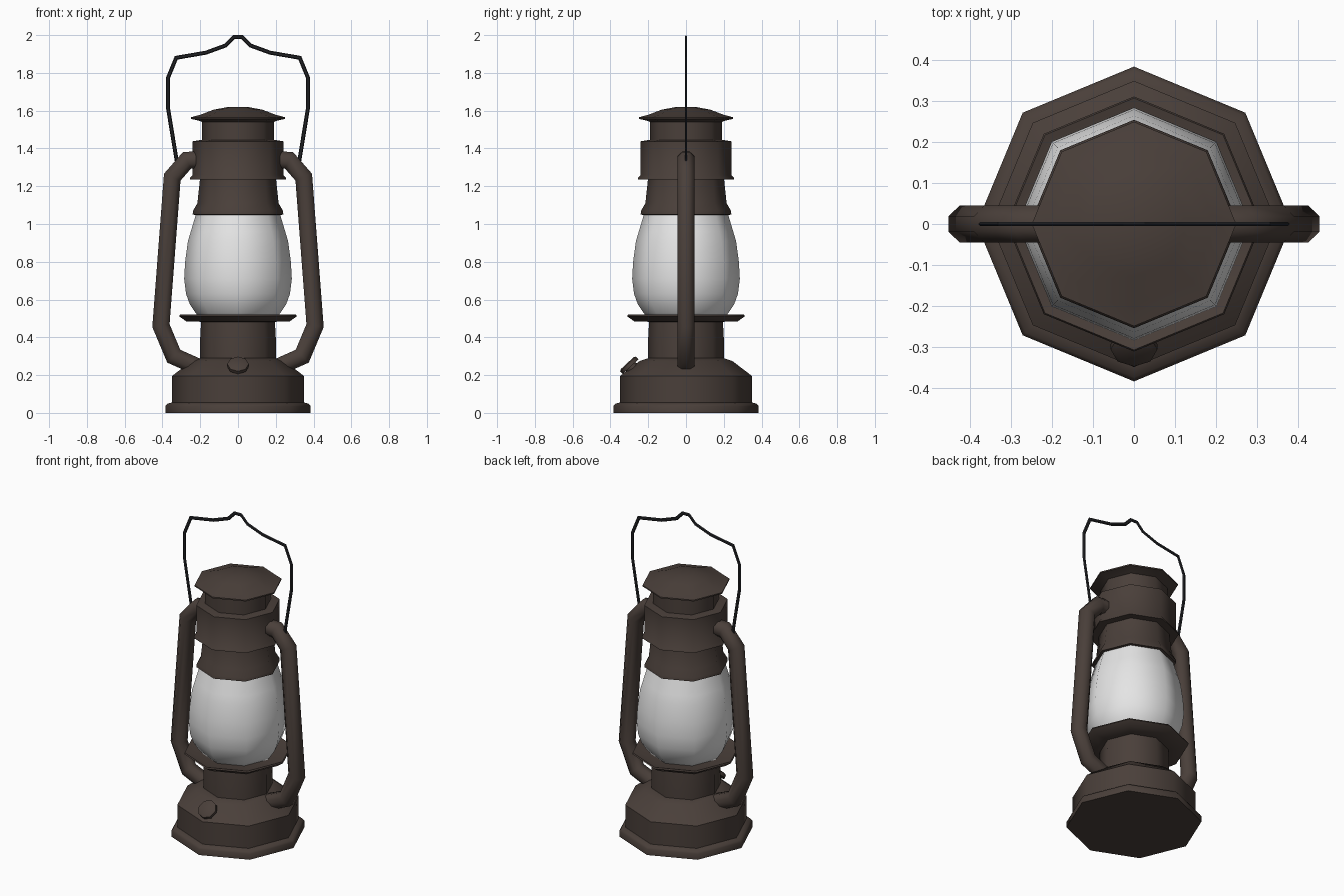
import bpy, bmesh, math
from mathutils import Vector, Matrix

if "Cube" in bpy.data.objects:
    bpy.data.objects.remove(bpy.data.objects["Cube"])


def material(name, rgb):
    m = bpy.data.materials.new(name)
    m.diffuse_color = (*rgb, 1)
    m.use_nodes = True
    m.node_tree.nodes["Principled BSDF"].inputs["Base Color"].default_value = m.diffuse_color
    return m


METAL = material("brown metal", (0.068, 0.050, 0.042))
GLASS = material("frosted glass", (0.78, 0.78, 0.78))
WIRE = material("dark wire", (0.018, 0.019, 0.022))


def finish(bm, name, mat, angle):
    bmesh.ops.recalc_face_normals(bm, faces=bm.faces)
    me = bpy.data.meshes.new(name)
    bm.to_mesh(me)
    bm.free()
    me.materials.append(mat)
    ob = bpy.data.objects.new(name, me)
    bpy.context.collection.objects.link(ob)
    bpy.ops.object.select_all(action='DESELECT')
    ob.select_set(True)
    bpy.context.view_layer.objects.active = ob
    bpy.ops.object.shade_smooth_by_angle(angle=math.radians(angle))
    return ob


def skin(bm, rings):
    """Bridge rings of points and cap both ends."""
    vs = [[bm.verts.new(p) for p in r] for r in rings]
    n = len(vs[0])
    for a, b in zip(vs, vs[1:]):
        for i in range(n):
            j = (i + 1) % n
            bm.faces.new((a[i], a[j], b[j], b[i]))
    bm.faces.new(vs[0])
    bm.faces.new(vs[-1])


def turned(name, profile, mat=METAL, angle=46, sides=8, matrix=None):
    """Octagonal turned part from (radius, z) pairs."""
    bm = bmesh.new()
    step = math.tau / sides
    skin(bm, [[(r * math.cos(i * step), r * math.sin(i * step), z)
               for i in range(sides)] for r, z in profile])
    if matrix:
        bm.transform(matrix)
    return finish(bm, name, mat, angle)


def swept(name, path, rx, ry, sides, mat, angle, offset=0.0):
    """Mitred tube along a path in the xz plane."""
    pts = [Vector((x, 0, z)) for x, z in path]
    rings = []
    for i, p in enumerate(pts):
        d0 = (p - pts[i - 1]).normalized() if i else None
        d1 = (pts[i + 1] - p).normalized() if i < len(pts) - 1 else None
        d0, d1 = d0 or d1, d1 or d0
        t = (d0 + d1).normalized()
        side = Vector((t.z, 0, -t.x)) / max(0.5, t.dot(d0))
        rings.append([p + side * rx * math.cos(a) + Vector((0, ry * math.sin(a), 0))
                      for a in (math.tau * (k + offset) / sides for k in range(sides))])
    bm = bmesh.new()
    skin(bm, rings)
    return finish(bm, name, mat, angle)


# fuel tank base and burner neck
turned("base", [(.385, 0), (.385, .035), (.375, .048), (.35, .055), (.35, .195),
                (.245, .275), (.20, .29)])
turned("burner_neck", [(.20, .27), (.20, .40), (.195, .49)])

# dished plate below the glass
turned("glass_plate", [(.19, .482), (.275, .485), (.312, .512), (.308, .52), (.25, .505)])

# glass globe
turned("glass_globe", [(.20, .50), (.225, .53), (.255, .575), (.275, .63), (.285, .71),
                       (.28, .80), (.265, .91), (.25, .96), (.22, 1.06)], GLASS, 60)

# collars, chimney and cap
turned("lower_collar", [(.20, 1.045), (.24, 1.05), (.238, 1.07), (.215, 1.11), (.20, 1.25)])
turned("upper_collar", [(.19, 1.24), (.255, 1.235), (.253, 1.245), (.24, 1.26),
                        (.24, 1.438), (.195, 1.445)])
turned("chimney", [(.19, 1.43), (.19, 1.55)])
turned("cap", [(.18, 1.535), (.20, 1.545), (.25, 1.557), (.25, 1.565), (.20, 1.578),
               (.13, 1.605), (.05, 1.62)])

# side tubes
tube = [(.20, 1.34), (.27, 1.337), (.348, 1.248), (.408, .462), (.34, .30), (.20, .238)]
for s, label in ((-1, "left"), (1, "right")):
    swept(label + "_side_tube", [(s * x, z) for x, z in tube],
          .0487, .0487, 8, METAL, 46, .5)

# filler cap on the front slope
tilt = Matrix.Translation((0, -.30, .252)) @ Matrix.Rotation(math.radians(43), 4, 'X')
turned("filler_cap", [(.035, -.05), (.035, -.01), (.057, -.01), (.057, .01), (.045, .016)],
       matrix=tilt)

# wire carrying handle
half = [(.322, 1.32), (.37, 1.61), (.37, 1.775), (.327, 1.88), (.17, 1.907),
        (.066, 1.945), (.022, 1.99)]
path = half + [(-x, z) for x, z in reversed(half)]
swept("wire_handle", path, .0105, .006, 6, WIRE, 30)
